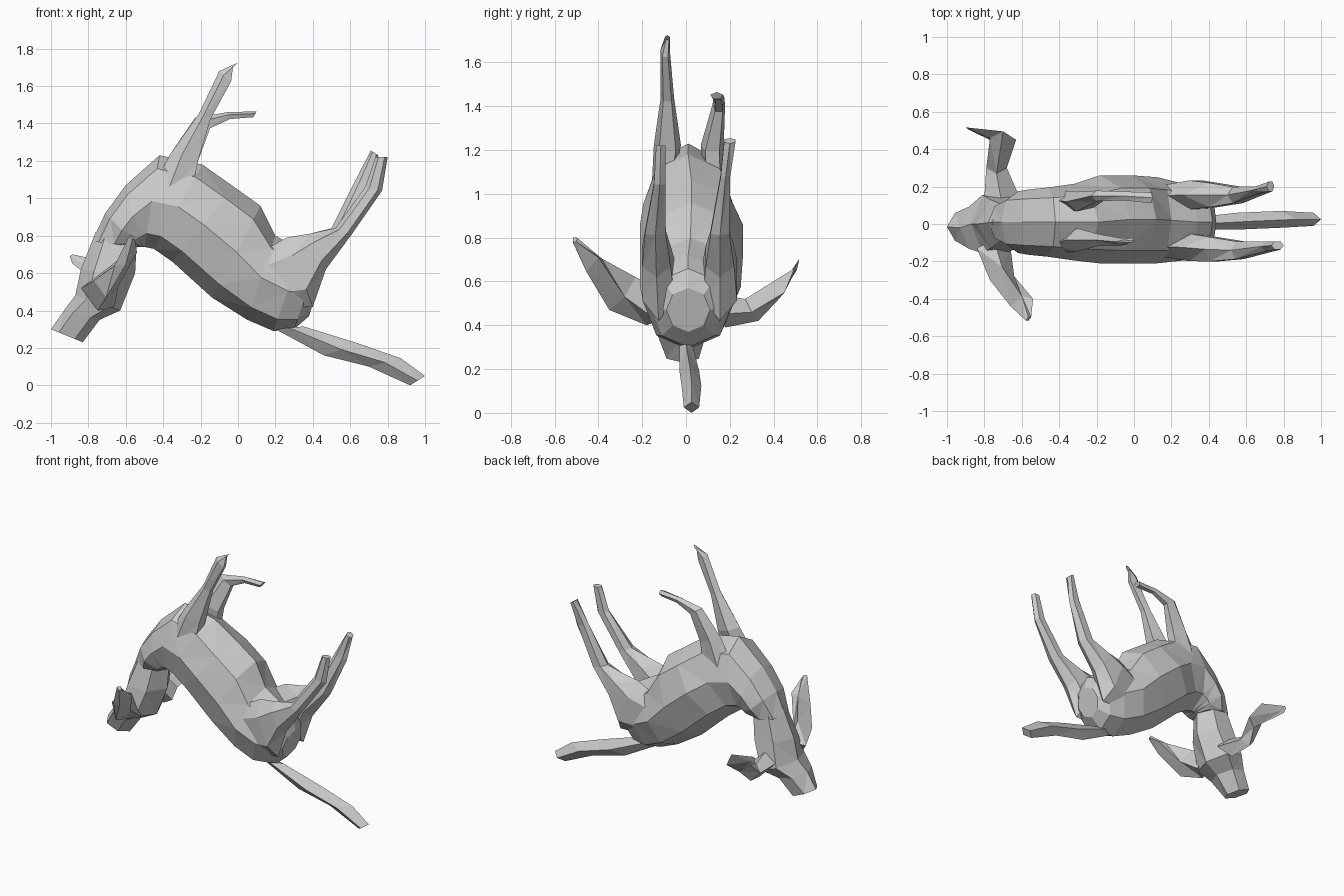
import bpy, bmesh, math
from mathutils import Vector


def loft(name, rings, sides):
    """Skin rings; each ring is two opposite edge points plus a half-width vector."""
    bm = bmesh.new()
    loops = []
    for a, b, w in rings:
        a, b, w = Vector(a), Vector(b), Vector(w)
        mid, half = (a + b) / 2, (a - b) / 2
        loops.append([bm.verts.new(mid + half * math.cos(t) + w * math.sin(t))
                      for t in (2 * math.pi * i / sides for i in range(sides))])
    for p, q in zip(loops, loops[1:]):
        for i in range(sides):
            j = (i + 1) % sides
            bm.faces.new((p[i], p[j], q[j], q[i]))
    bm.faces.new(loops[0])
    bm.faces.new(loops[-1])
    bmesh.ops.triangulate(bm, faces=bm.faces[:])
    bmesh.ops.recalc_face_normals(bm, faces=bm.faces[:])
    mesh = bpy.data.meshes.new(name)
    bm.to_mesh(mesh)
    bm.free()
    obj = bpy.data.objects.new(name, mesh)
    bpy.context.collection.objects.link(obj)
    return obj


def side_loft(name, rows, sides=8):
    """Loft from side-view rows: ax, az, bx, bz, y centre, half width."""
    return loft(name, [((ax, y, az), (bx, y, bz), (0, w, 0))
                       for ax, az, bx, bz, y, w in rows], sides)


# Body and neck, rump to nape
side_loft("body", [
    (.44, .57, .38, .37, .01, .10),
    (.42, .66, .30, .30, .01, .17),
    (.34, .72, .19, .29, .01, .205),
    (.20, .80, .05, .35, .02, .23),
    (.12, .96, -.14, .47, .025, .235),
    (-.02, 1.06, -.35, .66, .025, .235),
    (-.19, 1.18, -.45, .73, .01, .205),
    (-.42, 1.23, -.50, .74, .01, .185),
    (-.60, 1.07, -.52, .74, .01, .175),
    (-.71, .92, -.53, .74, .01, .165),
    (-.78, .77, -.54, .74, .01, .12),
])

# Head
side_loft("head", [
    (-.76, .82, -.54, .79, .01, .11),
    (-.84, .62, -.55, .60, .0, .15),
    (-.87, .48, -.63, .40, .0, .18),
    (-.93, .40, -.74, .35, -.02, .13),
    (-1.0, .30, -.83, .23, -.015, .085),
], 6)

# Ears
loft("right_ear", [
    ((-.84, -.13, .52), (-.66, -.13, .42), (0, .05, .07)),
    ((-.77, -.30, .56), (-.64, -.28, .53), (0, .06, .075)),
    ((-.66, -.44, .64), (-.54, -.40, .71), (0, .035, .03)),
    ((-.58, -.515, .80), (-.55, -.50, .78), (0, .01, .01)),
], 4)
loft("left_ear", [
    ((-.80, .14, .49), (-.61, .14, .45), (0, -.04, .08)),
    ((-.79, .30, .48), (-.68, .30, .46), (0, -.03, .05)),
    ((-.77, .46, .62), (-.63, .45, .55), (0, .04, .075)),
    ((-.90, .515, .69), (-.87, .505, .66), (0, .005, .025)),
], 4)

# Hind legs: thigh, hock, shank, hoof
side_loft("right_hind_leg", [
    (.10, .70, .20, .42, -.12, .06),
    (.26, .79, .40, .42, -.125, .085),
    (.38, .81, .47, .62, -.135, .075),
    (.52, .84, .61, .81, -.14, .055),
    (.68, 1.06, .77, 1.04, -.12, .03),
    (.735, 1.22, .80, 1.22, -.115, .025),
], 6)
side_loft("left_hind_leg", [
    (.10, .70, .20, .42, .15, .06),
    (.26, .79, .40, .42, .155, .09),
    (.38, .81, .47, .62, .155, .075),
    (.50, .84, .61, .81, .155, .05),
    (.63, 1.10, .72, 1.07, .18, .025),
    (.71, 1.255, .75, 1.23, .20, .03),
], 6)

# Front legs: one reaching up, one folded at the knee
side_loft("right_front_leg", [
    (-.46, 1.05, -.24, .95, -.11, .05),
    (-.36, 1.24, -.20, 1.19, -.085, .065),
    (-.21, 1.45, -.14, 1.42, -.085, .032),
    (-.10, 1.68, -.03, 1.62, -.095, .022),
    (0, 1.725, -.03, 1.70, -.085, .012),
], 5)
side_loft("left_front_leg", [
    (-.46, 1.05, -.24, .95, .13, .05),
    (-.36, 1.24, -.20, 1.19, .12, .055),
    (-.23, 1.43, -.14, 1.37, .15, .03),
    (-.06, 1.46, -.04, 1.42, .15, .025),
    (.10, 1.465, .08, 1.43, .14, .03),
], 5)

# Tail
side_loft("tail", [
    (.35, .315, .20, .30, 0, .03),
    (.64, .225, .46, .16, .015, .045),
    (.87, .145, .70, .10, .025, .045),
    (1.0, .05, .92, 0, .025, .035),
], 4)
